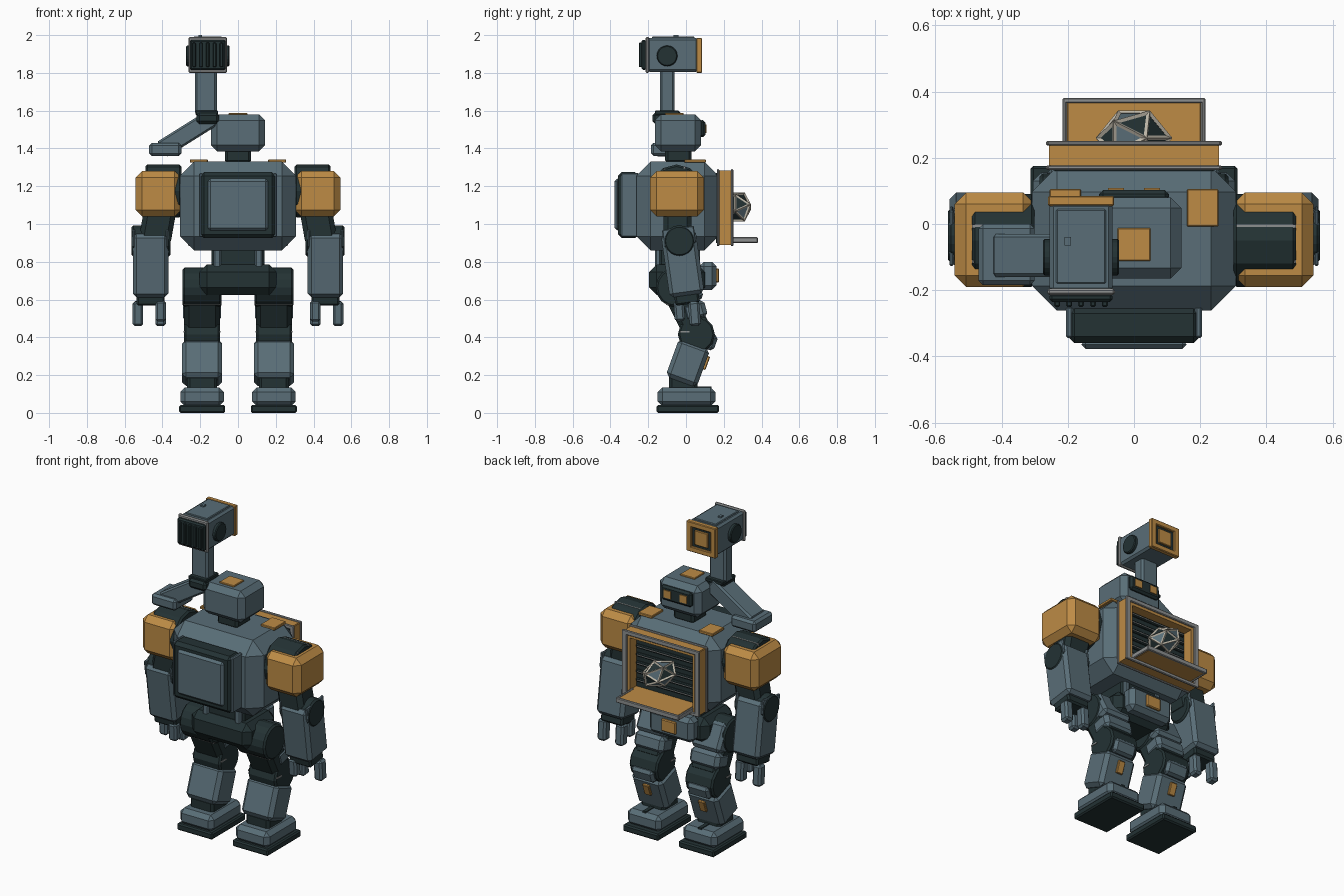
import bpy, bmesh, math
from mathutils import Matrix, Vector

if "Cube" in bpy.data.objects:
    bpy.data.objects.remove(bpy.data.objects["Cube"])


def material(name, rgb):
    m = bpy.data.materials.new(name)
    m.diffuse_color = (*rgb, 1)
    m.use_nodes = True
    m.node_tree.nodes["Principled BSDF"].inputs["Base Color"].default_value = m.diffuse_color
    return m


STEEL = material("blue_grey_steel", (0.10, 0.155, 0.185))
DARK = material("dark_joint", (0.017, 0.032, 0.034))
ORANGE = material("ochre_paint", (0.51, 0.26, 0.06))
GREY = material("light_edge_grey", (0.27, 0.28, 0.28))
BEIGE = material("beige_trim", (0.50, 0.46, 0.38))


def finish(name, bm, mats, matrix=Matrix()):
    bmesh.ops.recalc_face_normals(bm, faces=bm.faces)
    mesh = bpy.data.meshes.new(name)
    bm.to_mesh(mesh)
    bm.free()
    for m in mats:
        mesh.materials.append(m)
    ob = bpy.data.objects.new(name, mesh)
    ob.matrix_world = matrix
    bpy.context.collection.objects.link(ob)
    return ob


def block(name, c, s, mat, bevel=0.0, rx=0, ry=0):
    """Chamfered box from centre and size, tilted by degrees."""
    bm = bmesh.new()
    bmesh.ops.create_cube(bm, size=1, matrix=Matrix.Diagonal((*s, 1)))
    if bevel:
        bmesh.ops.bevel(bm, geom=bm.edges[:], offset=bevel, segments=1,
                        affect='EDGES', profile=0.5)
    rot = Matrix.Rotation(math.radians(rx), 4, 'X') @ Matrix.Rotation(math.radians(ry), 4, 'Y')
    return finish(name, bm, [mat], Matrix.Translation(c) @ rot)


def span(name, x, y, z, mat, bevel=0.0):
    """Chamfered box from min/max pairs."""
    r = (x, y, z)
    return block(name, [(a + b) / 2 for a, b in r], [abs(b - a) for a, b in r], mat, bevel)


def drum(name, c, radius, length, mat, sides=16, bevel=0.01):
    """Cylinder lying along x."""
    bm = bmesh.new()
    bmesh.ops.create_cone(bm, cap_ends=True, segments=sides, radius1=radius,
                          radius2=radius, depth=length)
    rims = [e for e in bm.edges if abs(e.verts[0].co.z - e.verts[1].co.z) < 1e-5]
    bmesh.ops.bevel(bm, geom=rims, offset=bevel, segments=1, affect='EDGES')
    return finish(name, bm, [mat], Matrix.Translation(c) @ Matrix.Rotation(math.pi / 2, 4, 'Y'))


# torso
span("torso", (-.308, .308), (-.262, .172), (.86, 1.33), STEEL, .075)
span("neck", (-.07, .07), (-.11, .03), (1.32, 1.40), DARK, .015)

# back pack with raised panel
span("back_pack", (-.20, .20), (-.36, -.25), (.925, 1.275), DARK, .02)
for sx in (-1, 1):
    span("back_pack_side", (sx * .185, sx * .206), (-.345, -.25), (.93, 1.27), STEEL, .006)
span("back_panel", (-.16, .16), (-.378, -.35), (.965, 1.24), STEEL, .014)

# chest bay: dark back wall, rails, frame and rims
span("bay_wall", (-.24, .24), (.16, .178), (.90, 1.27), DARK)
for i in range(6):
    z = .96 + i * .052
    span("bay_rail", (-.21, .21), (.175, .192), (z, z + .022), DARK, .005)
    span("bay_rail_edge", (-.20, .20), (.19, .194), (z + .008, z + .013), GREY)
for sx in (-1, 1):
    span("bay_frame_side", (sx * .215, sx * .257), (.165, .242), (.89, 1.28), ORANGE)
    for y in (.163, .237):
        span("bay_rim_side", (sx * .232, sx * .266), (y, y + .014), (.885, 1.288), GREY, .004)
for z0, z1 in ((.89, .925), (1.245, 1.282)):
    span("bay_frame_bar", (-.25, .25), (.165, .242), (z0, z1), ORANGE)
for z0, z1 in ((.883, .905), (1.262, 1.290)):
    for y in (.163, .237):
        span("bay_rim_bar", (-.262, .262), (y, y + .014), (z0, z1), GREY, .004)

# fold-down door
span("bay_door", (-.205, .205), (.20, .375), (.902, .926), ORANGE, .005)
span("bay_door_lip", (-.216, .216), (.365, .381), (.90, .93), GREY, .004)
for sx in (-1, 1):
    span("bay_door_edge", (sx * .203, sx * .216), (.22, .375), (.90, .93), GREY, .004)

# faceted pod inside the bay, with panel colours by direction and beige seams
pod_at = Matrix.Translation((0, .26, 1.09)) @ Matrix.Rotation(.5, 4, 'Y')
pod_size = Matrix.Diagonal((.115, .088, .072, 1))
bm = bmesh.new()
bmesh.ops.create_icosphere(bm, subdivisions=1, radius=1, matrix=pod_size)
for i, f in enumerate(bm.faces):
    f.material_index = 1 if f.calc_center_median().x * (1 if i % 2 else -1) > 0 else 0
finish("pod", bm, [STEEL, DARK], pod_at)
bm = bmesh.new()
bmesh.ops.create_icosphere(bm, subdivisions=1, radius=1.03, matrix=pod_size)
seams = finish("pod_seams", bm, [BEIGE], pod_at)
wire = seams.modifiers.new("seams", 'WIREFRAME')
wire.thickness = .014

# head with visor and eyes
span("head", (-.143, .143), (-.165, .08), (1.385, 1.58), STEEL, .032)
span("visor", (-.105, .105), (.07, .102), (1.46, 1.55), DARK, .012)
for sx in (-1, 1):
    span("eye", (sx * .03, sx * .078), (.10, .108), (1.482, 1.528), ORANGE)
span("head_plate", (-.05, .05), (-.112, -.012), (1.575, 1.588), ORANGE, .003)

# side mast: shoulder block, sloped arm, collar, post
span("mast_foot", (-.47, -.30), (-.185, 0), (1.36, 1.43), STEEL, .014)
block("mast_arm", (-.27, -.095, 1.478), (.32, .13, .095), STEEL, .01, ry=-32)
span("mast_collar", (-.22, -.10), (-.178, -.04), (1.53, 1.59), DARK, .015)
span("mast_collar_cap", (-.225, -.105), (-.165, -.035), (1.578, 1.60), DARK, .004)
span("mast_post", (-.228, -.112), (-.138, -.06), (1.58, 1.83), STEEL, .012)

# mast camera box
cx = -.16
span("camera_body", (cx - .095, cx + .095), (-.205, .065), (1.805, 1.985), STEEL, .012)
span("camera_top", (cx - .075, cx + .075), (-.18, .045), (1.98, 1.992), STEEL, .004)
span("camera_knob", (cx - .05, cx - .03), (-.065, -.04), (1.985, 2.0), STEEL)
span("camera_rim", (cx - .102, cx + .102), (-.215, -.195), (1.80, 1.99), GREY, .006)
span("camera_grille", (cx - .095, cx + .095), (-.235, -.21), (1.815, 1.975), DARK, .008)
for i in range(5):
    x = cx - .072 + i * .036
    span("grille_slat", (x - .009, x + .009), (-.25, -.23), (1.83, 1.96), DARK, .004)
for sx in (-1, 1):
    drum("camera_disc", (cx + sx * .1, -.10, 1.89), .055, .03, DARK, 20, .005)
    span("screen_frame_side", (cx + sx * .065, cx + sx * .1), (.055, .085), (1.80, 1.985), ORANGE, .004)
for z0, z1 in ((1.80, 1.832), (1.953, 1.985)):
    span("screen_frame_bar", (cx - .095, cx + .095), (.055, .085), (z0, z1), ORANGE, .004)
span("screen", (cx - .07, cx + .07), (.05, .072), (1.825, 1.96), DARK)
span("screen_plate", (cx - .045, cx + .045), (.068, .082), (1.848, 1.938), ORANGE, .003)

# waist and pelvis
span("waist", (-.14, .14), (-.15, .07), (.74, .90), DARK, .02)
for sx in (-1, 1):
    span("waist_strut", (sx * .09, sx * .13), (-.165, .075), (.75, .88), STEEL, .008)
span("pelvis", (-.205, .205), (-.195, .10), (.625, .785), DARK, .04)
span("belt_box", (-.15, .15), (.07, .162), (.65, .80), STEEL, .025)
span("belt_plate", (-.05, .05), (.155, .175), (.69, .765), ORANGE, .005)

for s in (-1, 1):
    # shoulder
    span("collar_plate", (s * .16, s * .255), (-.008, .105), (1.325, 1.342), ORANGE, .003)
    span("shoulder", (s * .30, s * .542), (-.19, .095), (1.04, 1.28), ORANGE, .035)
    drum("shoulder_joint", (s * .395, -.05, 1.175), .14, .19, DARK, 12)
    for y in (-.012, -.118):
        span("shoulder_line", (s * .31, s * .49), (y, y + .01), (1.288, 1.304 if y > -.05 else 1.294), GREY)

    # arm
    block("upper_arm", (s * .425, -.045, 1.0), (.17, .15, .20), DARK, .025, ry=-s * 10)
    drum("elbow", (s * .46, -.035, .91), .083, .205, DARK, 20)
    block("forearm", (s * .463, -.018, .79), (.188, .185, .34), STEEL, .02, 8)
    for dx in (-.088, .088):
        block("elbow_guard", (s * .463 + dx, -.037, .935), (.014, .17, .09), STEEL, .005, 8)
    block("wrist", (s * .463, .005, .605), (.15, .13, .06), DARK, .01, 8)
    for x in (.41, .53):
        block("finger", (s * x, .045, .525), (.056, .06, .13), STEEL, .012, 4)
    block("thumb", (s * .41, -.035, .54), (.056, .055, .11), STEEL, .012, 4)

    # thigh
    lx = s * .19
    drum("hip_joint", (lx, -.055, .665), .105, .205, DARK, 16)
    block("thigh_core", (lx, -.015, .58), (.19, .15, .32), DARK, .025, 27)
    block("thigh_front", (lx, .015, .665), (.195, .10, .17), STEEL, .018, 27)
    block("thigh_band", (lx, .045, .54), (.20, .125, .10), STEEL, .022, 15)
    for z in (.575, .43):
        y = -.115 if z > .5 else -.042
        block("thigh_line", (lx, y + .035, z), (.197, .05, .008), GREY)

    # knee and shin
    drum("knee_joint", (lx, .055, .415), .098, .19, DARK, 12)
    block("knee_pad", (lx, .132, .375), (.15, .055, .085), STEEL, .016, -20)
    block("shin", (lx, .01, .265), (.212, .175, .215), STEEL, .022, -20)
    block("shin_plate", (lx, .106, .265), (.045, .02, .075), ORANGE, .004, -20)

    # foot
    span("ankle", (lx - .08, lx + .08), (-.09, .06), (.11, .20), DARK, .015)
    span("foot", (lx - .115, lx + .115), (-.15, .155), (.035, .135), STEEL, .025)
    span("toe_slot", (lx - .012, lx + .012), (.05, .135), (.128, .14), DARK)
    span("sole", (lx - .122, lx + .122), (-.155, .175), (0, .042), DARK, .008)
